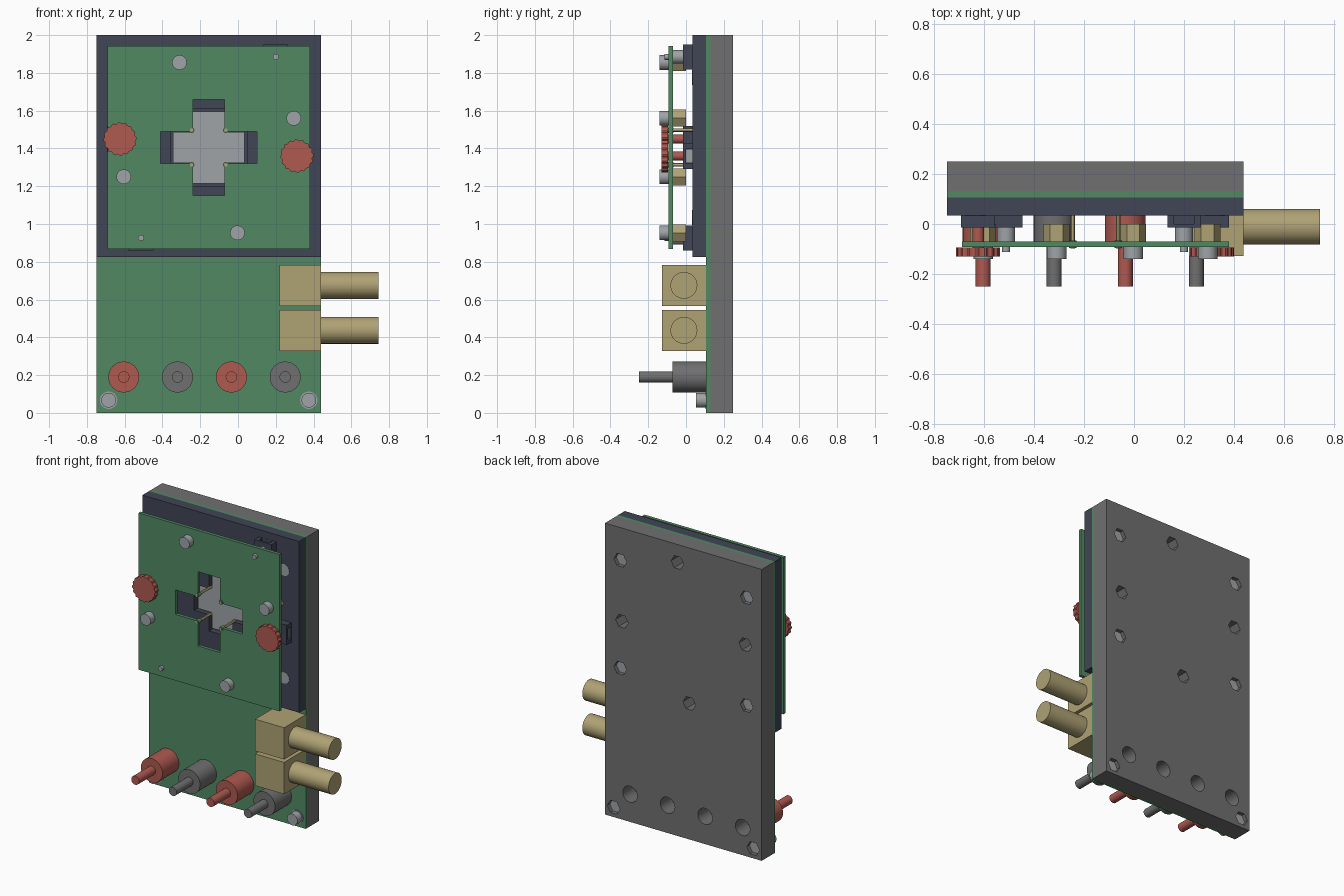
import bpy, bmesh, math
from mathutils import Matrix, Vector

cube = bpy.data.objects.get("Cube")
if cube:
    bpy.data.objects.remove(cube, do_unlink=True)


def material(name, r, g, b):
    m = bpy.data.materials.new(name)
    m.use_nodes = True
    m.diffuse_color = (r, g, b, 1)
    m.node_tree.nodes["Principled BSDF"].inputs["Base Color"].default_value = (r, g, b, 1)
    return m


GREEN = material("board green", 0.085, 0.25, 0.125)
NAVY = material("dark slate", 0.052, 0.06, 0.09)
GREY = material("plate grey", 0.16, 0.16, 0.165)
STEEL = material("light steel", 0.35, 0.37, 0.385)
RED = material("red plastic", 0.43, 0.10, 0.08)
GOLD = material("brass", 0.43, 0.36, 0.175)


def finish(name, bm, mat, smooth=False):
    bmesh.ops.recalc_face_normals(bm, faces=bm.faces)
    mesh = bpy.data.meshes.new(name)
    bm.to_mesh(mesh)
    bm.free()
    ob = bpy.data.objects.new(name, mesh)
    bpy.context.collection.objects.link(ob)
    if mat:
        mesh.materials.append(mat)
    bpy.ops.object.select_all(action='DESELECT')
    ob.select_set(True)
    bpy.context.view_layer.objects.active = ob
    if smooth:
        bpy.ops.object.shade_smooth_by_angle(angle=math.radians(30))
    return ob


def add_prism(bm, outline, y0, y1):
    """Extrude an (x, z) outline from y0 to y1."""
    face = bm.faces.new([bm.verts.new((x, y0, z)) for x, z in outline])
    ext = bmesh.ops.extrude_face_region(bm, geom=[face])["geom"]
    moved = [v for v in ext if isinstance(v, bmesh.types.BMVert)]
    bmesh.ops.translate(bm, verts=moved, vec=(0, y1 - y0, 0))


def ring(x, z, r, n=32):
    return [(x + r * math.cos(i * math.tau / n), z + r * math.sin(i * math.tau / n))
            for i in range(n)]


def rect(x0, x1, z0, z1):
    return [(x0, z0), (x1, z0), (x1, z1), (x0, z1)]


def plus(cx, cz, arm, half):
    """Cross outline with given arm length and half width."""
    a, h = arm, half
    quarter = [(a, -h), (a, h), (h, h)]
    pts = []
    for k in range(4):
        for x, z in quarter:
            for _ in range(k):
                x, z = -z, x
            pts.append((cx + x, cz + z))
    return pts


def prism(name, outline, y0, y1, mat, smooth=False):
    bm = bmesh.new()
    add_prism(bm, outline, y0, y1)
    return finish(name, bm, mat, smooth)


def rod(name, x, z, r, y0, y1, mat, n=32):
    return prism(name, ring(x, z, r, n), y0, y1, mat, n > 8)


def cut(target, pieces):
    """Subtract a list of (outline, y0, y1) prisms."""
    bm = bmesh.new()
    for piece in pieces:
        add_prism(bm, *piece)
    cutter = finish("cutter", bm, None)
    cutter.hide_render = True
    mod = target.modifiers.new("holes", 'BOOLEAN')
    mod.operation, mod.solver, mod.object = 'DIFFERENCE', 'EXACT', cutter
    bpy.context.view_layer.objects.active = target
    bpy.ops.object.modifier_apply(modifier=mod.name)
    bpy.data.objects.remove(cutter, do_unlink=True)


L, R = -0.75, 0.44
CX, CZ = -0.155, 1.405
JACKS = [-0.605, -0.32, -0.035, 0.25]
FOOT = [(-0.685, 0.067), (0.375, 0.067)]
BLOCK = [(CX + sx * 0.48, CZ + sz * 0.37) for sx in (-1, 1) for sz in (-1, 1)]
THUMB = [(-0.625, 1.45, -1), (0.312, 1.36, 1)]
PINS = [(0.2, 1.885, 1), (-0.513, 0.927, -1)]
POSTS = [(-0.31, 1.855), (0.295, 1.56), (-0.605, 1.25), (-0.003, 0.953)]

# Back plate with jack openings, nut pockets and blind hex pockets
plate = prism("back_plate", rect(L, R, 0, 2), 0.13, 0.25, GREY)
blind = [(t[0], t[1]) for t in THUMB] + [(-0.11, 1.876), (-0.2, 0.933)]
cut(plate, [(ring(x, 0.19, 0.055), 0.12, 0.26) for x in JACKS]
    + [(ring(x, z, 0.048, 6), 0.21, 0.26) for x, z in FOOT + BLOCK]
    + [(ring(x, z, 0.048, 6), 0.15, 0.26) for x, z in blind])

# Main board
prism("main_board", rect(L, R, 0, 2), 0.107, 0.13, GREEN)

# Dark block with a cross pocket holding the device
block = prism("mount_block", rect(L, R, 0.825, 2), 0.035, 0.107, NAVY)
cut(block, [(plus(CX, CZ, 0.203, 0.09), 0.02, 0.085)])
prism("cross_device", plus(CX, CZ, 0.19, 0.083), 0.058, 0.085, STEEL)

# Block screws and foot screws with nuts in the back
for x, z in BLOCK:
    rod("block_screw", x, z, 0.04, 0.033, 0.05, STEEL)
    rod("block_nut", x, z, 0.046, 0.205, 0.225, STEEL, 6)
for x, z in FOOT:
    rod("foot_screw", x, z, 0.039, 0.053, 0.107, STEEL)
    rod("foot_washer", x, z, 0.046, 0.103, 0.107, STEEL)
    rod("foot_nut", x, z, 0.046, 0.205, 0.225, STEEL, 6)

# Upper board with a cross window and its contact pins
upper = prism("upper_board", rect(-0.69, 0.38, 0.867, 1.943), -0.093, -0.07, GREEN)
corners = [(CX + sx * 0.091, CZ + sz * 0.092) for sx in (-1, 1) for sz in (-1, 1)]
cut(upper, [(plus(CX, CZ, 0.255, 0.084), -0.12, -0.05)])
for x, z in corners:
    rod("contact_collar", x, z, 0.015, -0.096, -0.066, GREEN, 16)
    rod("contact_pin", x, z, 0.009, -0.098, 0.06, GOLD, 12)

# Upper board screws and hex standoffs
for x, z in POSTS:
    rod("board_screw", x, z, 0.039, -0.14, -0.093, STEEL)
    rod("hex_standoff", x, z, 0.052, -0.07, 0.0, GOLD, 6)

# Slotted brackets: thumb screw nuts open sideways, guide pins open up or down
for x, z, s in THUMB:
    h = 0.068
    b = prism("thumb_bracket", rect(x - h, x + h, z - h, z + h), -0.015, 0.035, NAVY)
    cut(b, [(rect(*sorted((x - s * 0.045, x + s * 0.1)), z - 0.04, z + 0.04), 0.0, 0.034)])
    prism("thumb_nut", rect(x - 0.045, x + 0.045, z - 0.038, z + 0.038), 0.0, 0.034, STEEL)
    rod("thumb_shaft", x, z, 0.023, -0.095, 0.01, RED, 24)
    knurl = [(x + r * math.cos(a), z + r * math.sin(a)) for i in range(64)
             for r, a in [(0.088 if i % 4 < 2 else 0.082, i * math.tau / 64)]]
    prism("thumb_knob", knurl, -0.13, -0.095, RED)
for x, z, s in PINS:
    h = 0.066
    b = prism("pin_bracket", rect(x - h, x + h, z - h, z + h), -0.015, 0.035, NAVY)
    cut(b, [(rect(x - 0.04, x + 0.04, *sorted((z - s * 0.045, z + s * 0.1))), 0.0, 0.034)])
    rod("guide_pin_base", x, z, 0.036, -0.07, -0.015, STEEL)
    rod("guide_pin_tip", x, z, 0.016, -0.113, -0.07, STEEL, 20)

# Four test jacks
for i, x in enumerate(JACKS):
    mat = GREY if i % 2 else RED
    rod("jack_body", x, 0.19, 0.082, -0.072, 0.107, mat)
    rod("jack_pin", x, 0.19, 0.03, -0.25, -0.072, mat)

# Two side connectors
for z in (0.675, 0.437):
    prism("connector_block", rect(0.22, R, z - 0.109, z + 0.109), -0.128, 0.107, GOLD)
    bm = bmesh.new()
    turn = Matrix.Translation(Vector((0.5925, -0.011, z))) @ Matrix.Rotation(math.pi / 2, 4, 'Y')
    bmesh.ops.create_cone(bm, cap_ends=True, segments=32, radius1=0.071, radius2=0.071,
                          depth=0.305, matrix=turn)
    finish("connector_barrel", bm, GOLD, True)
